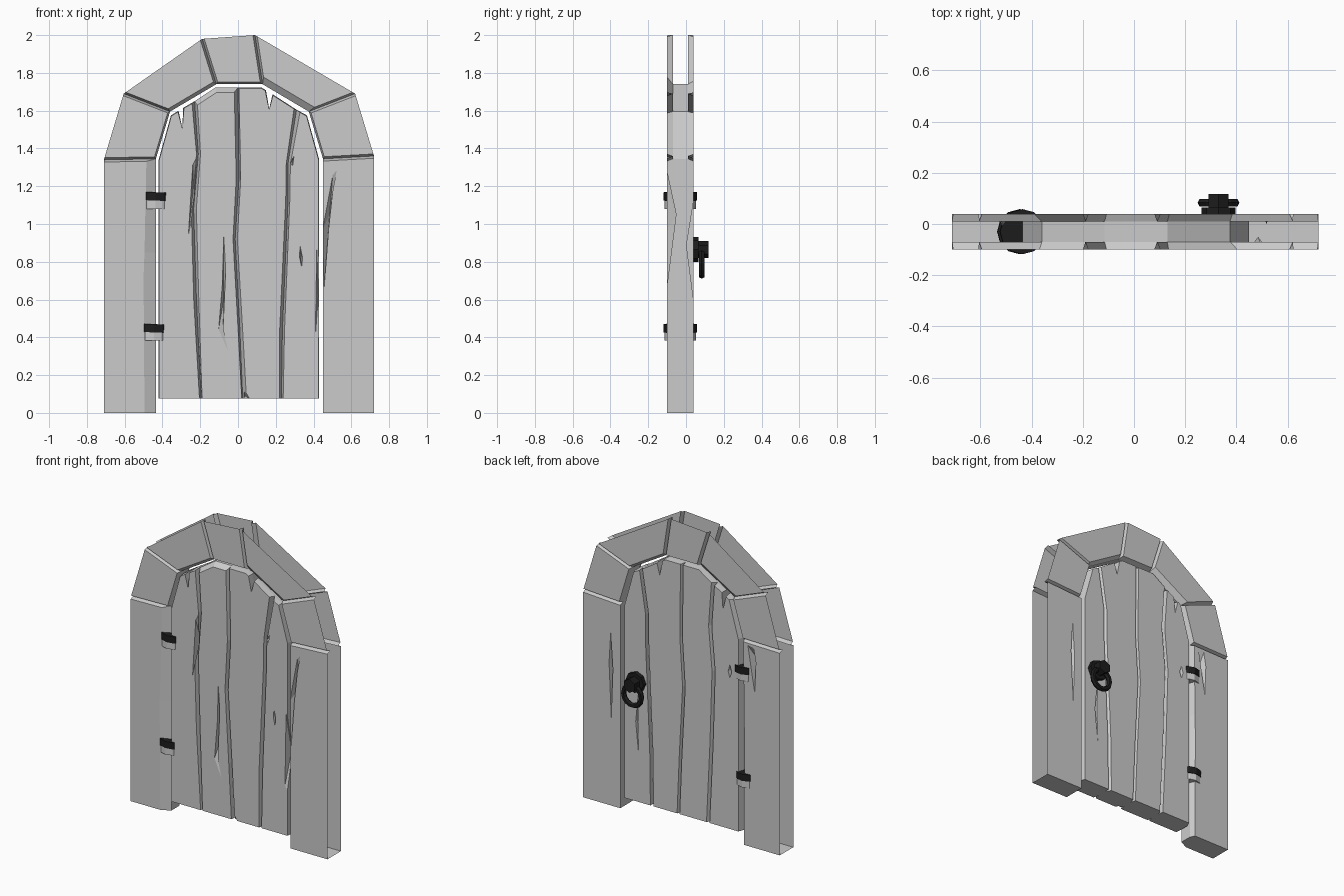
import bpy, bmesh, math
from mathutils import Vector

cube = bpy.data.objects.get("Cube")
if cube:
    bpy.data.objects.remove(cube, do_unlink=True)


def material(name, value):
    m = bpy.data.materials.new(name)
    m.use_nodes = True
    col = (value, value, value, 1)
    m.diffuse_color = col
    m.node_tree.nodes["Principled BSDF"].inputs["Base Color"].default_value = col
    return m


GREY = material("stone and wood grey", 0.6)
BLACK = material("iron black", 0.012)
FRONT, BACK = -0.1, 0.04


def finish(bm, name, mat):
    bmesh.ops.recalc_face_normals(bm, faces=bm.faces)
    me = bpy.data.meshes.new(name)
    bm.to_mesh(me)
    bm.free()
    me.materials.append(mat)
    ob = bpy.data.objects.new(name, me)
    bpy.context.collection.objects.link(ob)
    return ob


def inset(pts, amounts):
    """Move every edge of a clockwise xz outline inward by its own amount."""
    out = []
    n = len(pts)
    for i in range(n):
        p = Vector(pts[i])
        a = (p - Vector(pts[i - 1])).normalized()
        b = (Vector(pts[(i + 1) % n]) - p).normalized()
        na, nb = Vector((a.y, -a.x)), Vector((b.y, -b.x))
        da, db = amounts[i - 1], amounts[i]
        det = na.x * nb.y - na.y * nb.x
        if abs(det) < 0.45:
            d = (na + nb).normalized() * (da + db) / 2
        else:
            d = Vector(((da * nb.y - db * na.y) / det, (db * na.x - da * nb.x) / det))
        out.append(p + d)
    return out


def slab(name, pts, front_in, back_in, y0=FRONT, y1=BACK, depth=0.03, no_wall=(), no_bevel=()):
    """Clockwise outline as a block with chamfered front and back rims."""
    bm = bmesh.new()
    rings = [(inset(pts, front_in), y0), (pts, y0 + depth), (pts, y1 - depth), (inset(pts, back_in), y1)]
    rows = [[bm.verts.new((p[0], y, p[1])) for p in ring] for ring, y in rings]
    bm.faces.new(rows[0])
    bm.faces.new(rows[3])
    n = len(pts)
    for k in range(3):
        for i in range(n):
            if i in no_bevel or (k == 1 and i in no_wall):
                continue
            j = (i + 1) % n
            bm.faces.new((rows[k][i], rows[k][j], rows[k + 1][j], rows[k + 1][i]))
    return finish(bm, name, GREY)


def crack(target, pts, y, depth):
    """Cut a wedge-shaped split into a front or back face."""
    s = 1 if y < -0.03 else -1
    bm = bmesh.new()
    top = [bm.verts.new((x, y - s * 0.01, z)) for x, z in pts]
    cx = sum(p[0] for p in pts) / len(pts)
    cz = sum(p[1] for p in pts) / len(pts)
    tip = bm.verts.new((cx, y + s * depth, cz))
    bm.faces.new(top)
    for i in range(len(top)):
        bm.faces.new((top[i - 1], top[i], tip))
    cutter = finish(bm, "crack_cutter", GREY)
    cutter.hide_render = True
    mod = target.modifiers.new("crack", 'BOOLEAN')
    mod.object = cutter
    mod.operation = 'DIFFERENCE'
    mod.solver = 'EXACT'
    bpy.context.view_layer.objects.active = target
    bpy.ops.object.modifier_apply(modifier=mod.name)
    bpy.data.objects.remove(cutter, do_unlink=True)


def open_up(ob):
    """Leave the outer side and the top of a post open."""
    bm = bmesh.new()
    bm.from_mesh(ob.data)
    gone = [f for f in bm.faces if all(abs(v.co.x) > 0.7 for v in f.verts)
            or (f.normal.z > 0.95 and f.calc_center_median().z > 1.3)]
    bmesh.ops.delete(bm, geom=gone, context='FACES')
    bm.to_mesh(ob.data)
    bm.free()


# Arch stones: outer rim open, grooves at both ends
outer = [(-0.71, 1.34), (-0.605, 1.69), (-0.19, 1.98), (0.09, 2.0), (0.62, 1.69), (0.72, 1.36)]
inner = [(-0.435, 1.345), (-0.36, 1.595), (-0.115, 1.74), (0.13, 1.74), (0.375, 1.595), (0.45, 1.345)]
soffit = [0.01, 0.018, 0.012, 0.035, 0.01]
for i in range(5):
    quad = [outer[i], outer[i + 1], inner[i + 1], inner[i]]
    slab("arch_stone_%d" % (i + 1), quad, [0, 0.011, soffit[i], 0.011],
         [0, 0.011, soffit[4 - i], 0.011], no_wall=(0, 1, 3), no_bevel=(0,))

# Posts
post = slab("right_post", [(-0.71, 0), (-0.71, 1.34), (-0.435, 1.345), (-0.435, 0.85), (-0.435, 0.72), (-0.435, 0)],
            [0, 0.012, 0.05, 0.07, 0.06, 0], [0, 0.012, 0.01, 0.02, 0.015, 0])
crack(post, [(-0.47, 1.34), (-0.52, 1.33), (-0.54, 1.22), (-0.53, 0.98)], BACK, 0.05)
open_up(post)
post = slab("left_post", [(0.72, 0), (0.45, 0), (0.45, 0.6), (0.45, 1.345), (0.72, 1.36)],
            [0, 0, 0.0, 0.012, 0], [0, 0, 0.0, 0.012, 0])
crack(post, [(0.45, 0.58), (0.478, 0.95), (0.505, 1.2), (0.53, 1.33), (0.505, 1.3), (0.44, 0.95)], FRONT, 0.05)
crack(post, [(0.52, 1.2), (0.535, 0.95), (0.515, 0.5), (0.5, 0.9)], BACK, 0.04)
open_up(post)

# Door planks share wavy seams, listed from bottom to top
LOW = 0.075
seams = [
    [(-0.42, LOW), (-0.42, 1.34), (-0.355, 1.575)],
    [(-0.195, LOW), (-0.22, 0.6), (-0.235, 1.08), (-0.21, 1.37), (-0.23, 1.65)],
    [(0.025, LOW), (0.01, 0.44), (-0.015, 0.92), (0.005, 1.24), (0, 1.722)],
    [(0.23, LOW), (0.235, 0.44), (0.265, 1.13), (0.265, 1.32), (0.31, 1.605)],
    [(0.43, LOW), (0.43, 1.34), (0.365, 1.575)],
]
# Top edges, with splits running down from them
tops = [
    [(-0.315, 1.6), (-0.295, 1.51), (-0.29, 1.615)],
    [(-0.12, 1.722)],
    [(0.125, 1.722), (0.148, 1.708), (0.165, 1.61), (0.183, 1.687)],
    [],
]
planks = []
widths = [0.014, 0.005, 0.02, 0.009]
for i in range(4):
    lo, hi = seams[i], seams[i + 1]
    pts = lo + tops[i] + hi[::-1]
    a, b, t = len(lo) - 1, len(hi) - 1, len(tops[i]) + 1
    trim = 0.025 if i == 1 else 0.004
    side_a = [0.003 if i == 0 else widths[(k + i) % 4] for k in range(a)]
    side_b = [0.003 if i == 3 else widths[(k + 2 * i) % 4] for k in range(b)]
    planks.append(slab("door_plank_%d" % (i + 1), pts, side_a + [trim] * t + side_b + [0],
                       side_b[:1] * a + [0.004] * t + side_a[:1] * b + [0],
                       y0=FRONT + 0.003, y1=BACK - 0.003, depth=0.035))

# Splits and knots in the planks
crack(planks[1], [(-0.075, 1.03), (-0.062, 0.8), (-0.08, 0.4), (-0.045, 0.25), (-0.11, 0.4), (-0.085, 0.7)], FRONT, 0.05)
crack(planks[0], [(-0.215, 1.4), (-0.225, 1.1), (-0.27, 0.87), (-0.24, 1.35)], FRONT, 0.05)
crack(planks[3], [(0.328, 0.9), (0.345, 0.82), (0.338, 0.75), (0.322, 0.83)], FRONT, 0.04)
crack(planks[3], [(0.415, 0.95), (0.44, 0.9), (0.44, 0.28), (0.405, 0.34)], FRONT, 0.05)
crack(planks[3], [(0.27, 1.32), (0.3, 1.37), (0.29, 1.3)], FRONT, 0.04)
crack(planks[3], [(0.315, 0.9), (0.345, 0.6), (0.315, 0.3), (0.325, 0.6)], BACK, 0.04)
crack(planks[0], [(-0.345, 1.17), (-0.328, 1.11), (-0.345, 1.05), (-0.362, 1.11)], BACK, 0.04)
crack(planks[2], [(0.02, 0.15), (0.075, 0.06), (0.02, 0.06)], FRONT, 0.05)


def drum(name, centre, radius, height, mat, sides=12, axis='Z', tilt=0.0):
    """Low-sided cylinder standing up or pointing out of the back."""
    bpy.ops.mesh.primitive_cylinder_add(vertices=sides, radius=radius, depth=height, location=centre,
                                        rotation=(math.pi / 2 if axis == 'Y' else 0, tilt, 0))
    ob = bpy.context.object
    ob.name = name
    ob.data.materials.append(mat)
    return ob


# Hinges: an iron knuckle on a grey one
for label, x, z in (("upper", -0.436, 1.08), ("lower", -0.446, 0.382)):
    drum(label + "_hinge_base", (x, -0.03, z + 0.025), 0.084, 0.05, GREY)
    drum(label + "_hinge_knuckle", (x, -0.03, z + 0.066), 0.088, 0.044, BLACK, tilt=0.04)

# Ring handle on the back
drum("handle_plate", (0.33, 0.05, 0.865), 0.066, 0.03, BLACK, 8, 'Y')
drum("handle_boss", (0.33, 0.088, 0.865), 0.045, 0.06, BLACK, 6, 'Y')
bpy.ops.mesh.primitive_torus_add(major_segments=14, minor_segments=6, major_radius=0.065, minor_radius=0.017,
                                 location=(0.33, 0.083, 0.79), rotation=(math.pi / 2, 0, 0))
bpy.context.object.name = "handle_ring"
bpy.context.object.data.materials.append(BLACK)
